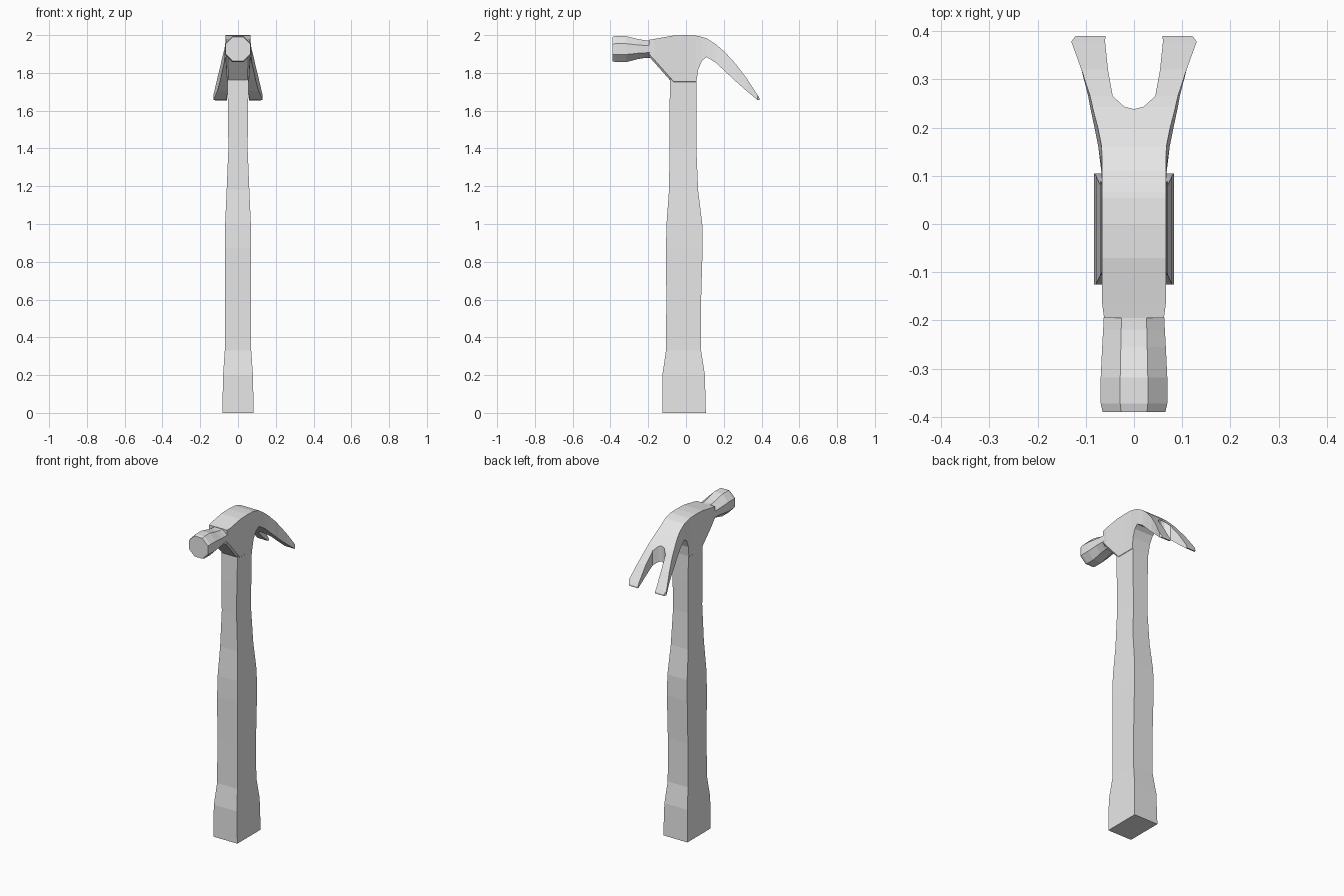
import bpy, bmesh, math

cube = bpy.data.objects.get("Cube")
if cube:
    bpy.data.objects.remove(cube, do_unlink=True)

grey = bpy.data.materials.new("light_grey")
grey.use_nodes = True
grey.diffuse_color = (0.8, 0.8, 0.8, 1)
grey.node_tree.nodes["Principled BSDF"].inputs["Base Color"].default_value = (0.8, 0.8, 0.8, 1)


def finish(name, bm):
    bmesh.ops.recalc_face_normals(bm, faces=bm.faces)
    mesh = bpy.data.meshes.new(name)
    bm.to_mesh(mesh)
    bm.free()
    mesh.materials.append(grey)
    obj = bpy.data.objects.new(name, mesh)
    bpy.context.collection.objects.link(obj)
    return obj


def loft(bm, rings):
    """Skin closed rings of points and cap both ends."""
    loops = [[bm.verts.new(p) for p in ring] for ring in rings]
    n = len(loops[0])
    for a, b in zip(loops, loops[1:]):
        for i in range(n):
            j = (i + 1) % n
            bm.faces.new((a[i], a[j], b[j], b[i]))
    bm.faces.new(loops[0])
    bm.faces.new(loops[-1])
    return loops


# Handle: rectangular sections (height, half width, front, back)
sections = [(0, .083, -.125, .105), (.2, .079, -.125, .1), (.33, .07, -.106, .08),
            (.6, .069, -.104, .08), (.87, .07, -.106, .088), (1.0, .068, -.103, .086),
            (1.18, .06, -.09, .064), (1.4, .051, -.087, .055), (1.6, .053, -.087, .056),
            (1.8, .057, -.084, .056)]
bm = bmesh.new()
loft(bm, [[(-w, f, z), (w, f, z), (w, b, z), (-w, b, z)] for z, w, f, b in sections])
finish("handle", bm)

# Head body and claw: half sections (y, top, bottom, inner x, outer x, outer x at bottom)
stations = [(-.195, 1.975, 1.885, 0, .062, .062), (-.165, 1.98, 1.852, 0, .066, .063),
            (-.07, 1.997, 1.745, 0, .066, .058), (0, 2.0, 1.745, 0, .066, .058),
            (.054, 1.997, 1.745, 0, .066, .058), (.065, 1.995, 1.82, 0, .066, .062),
            (.085, 1.99, 1.865, 0, .066, .065), (.11, 1.983, 1.884, 0, .066, .068),
            (.16, 1.95, 1.852, 0, .067, .074), (.2, 1.915, 1.815, 0, .075, .082),
            (.238, 1.876, 1.779, 0, .085, .09), (.243, 1.871, 1.774, .02, .086, .091),
            (.265, 1.845, 1.754, .044, .091, .095), (.32, 1.773, 1.705, .054, .109, .109),
            (.378, 1.684, 1.657, .06, .13, .13), (.39, 1.664, 1.655, .059, .121, .121)]
bm = bmesh.new()
loops = loft(bm, [[(i, y, t), (o, y, t), (ob, y, b), (i, y, b)]
                  for y, t, b, i, o, ob in stations])
# Open the centre plane so the mirrored halves weld together
bmesh.ops.delete(bm, geom=[f for f in bm.faces if all(v.co.x < .0001 for v in f.verts)],
                 context='FACES')
# Chamfer the lower side edges around the handle socket
corners = {ring[2] for ring in loops[:5]}
edges = [e for e in bm.edges if all(v in corners for v in e.verts)]
bmesh.ops.bevel(bm, geom=edges, offset=.01, segments=1, affect='EDGES')
claw_head = finish("claw_head", bm)
mirror = claw_head.modifiers.new("mirror", 'MIRROR')
mirror.use_clip = True

# Striking face and neck: octagonal rings (y, radius across, radius up)
rings = [(-.39, .065, .064), (-.372, .069, .069), (-.318, .069, .069),
         (-.255, .066, .053), (-.22, .064, .047), (-.18, .062, .046)]
angles = [math.radians(22.5 + 45 * k) for k in range(8)]
stretch = 1 / math.cos(math.radians(22.5))
bm = bmesh.new()
loft(bm, [[(rx * stretch * math.cos(a), y, 1.926 + rz * stretch * math.sin(a))
           for a in angles] for y, rx, rz in rings])
finish("striking_face", bm)
